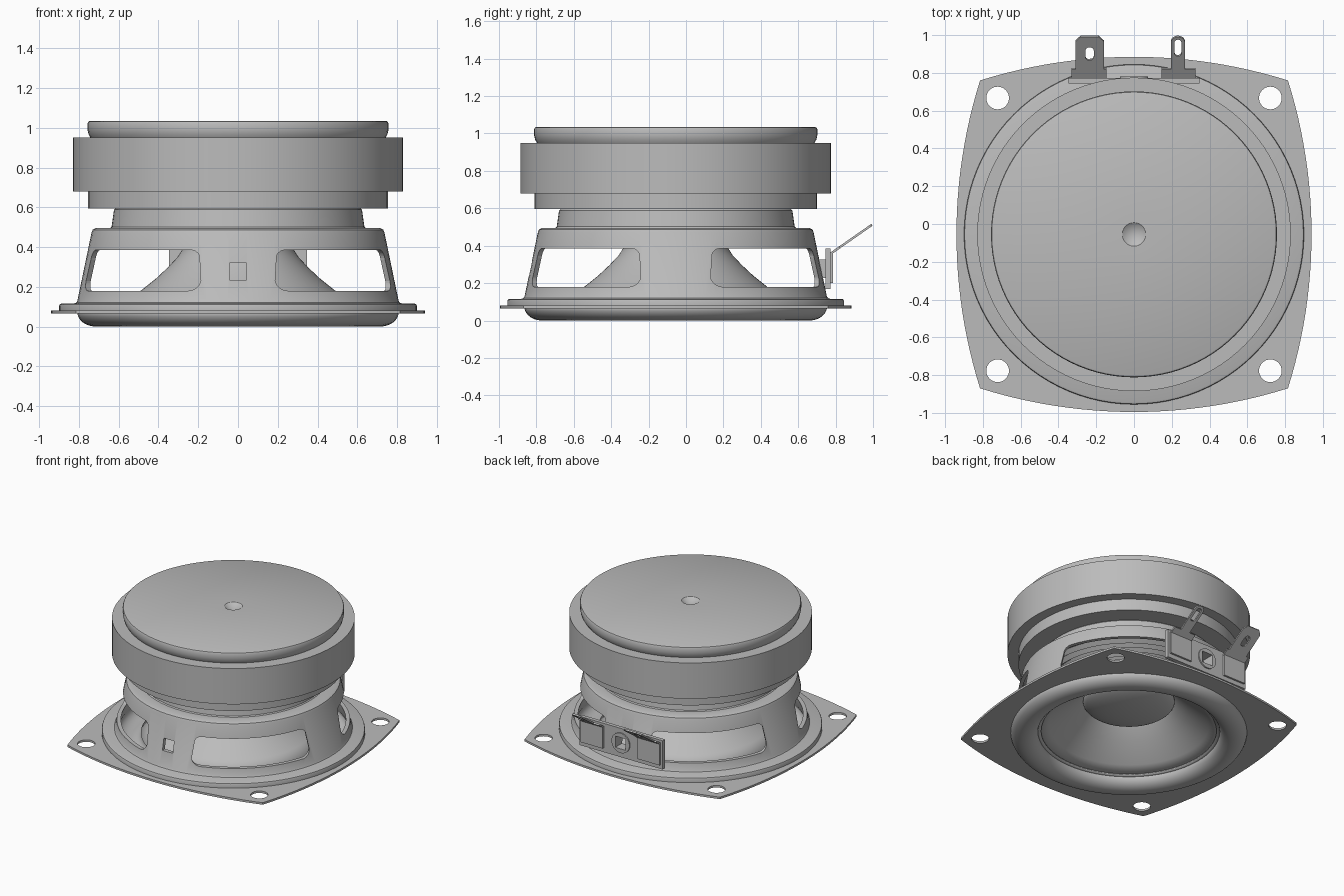
import bpy, bmesh, math
from mathutils import Matrix, Vector

if "Cube" in bpy.data.objects:
    bpy.data.objects.remove(bpy.data.objects["Cube"])

AXIS_Y = -0.055  # the round body sits slightly forward of the origin
grey = bpy.data.materials.new("plain grey")
grey.use_nodes = True
grey.diffuse_color = (0.5, 0.5, 0.5, 1)
grey.node_tree.nodes["Principled BSDF"].inputs["Base Color"].default_value = (0.5, 0.5, 0.5, 1)


def finish(name, bm):
    bmesh.ops.remove_doubles(bm, verts=bm.verts, dist=1e-5)
    bmesh.ops.recalc_face_normals(bm, faces=bm.faces)
    mesh = bpy.data.meshes.new(name)
    bm.to_mesh(mesh)
    bm.free()
    mesh.materials.append(grey)
    obj = bpy.data.objects.new(name, mesh)
    bpy.context.collection.objects.link(obj)
    return obj


def lathe(name, profile, closed=False, thickness=0):
    """Spin (radius, z) points about the speaker axis."""
    bm = bmesh.new()
    verts = [bm.verts.new((r, 0, z)) for r, z in profile]
    ends = verts[1:] + verts[:1] if closed else verts[1:]
    edges = [bm.edges.new(pair) for pair in zip(verts, ends)]
    bmesh.ops.spin(bm, geom=verts + edges, cent=(0, 0, 0), axis=(0, 0, 1),
                   angle=math.tau, steps=96, use_duplicate=False)
    obj = finish(name, bm)
    obj.location.y = AXIS_Y
    if thickness:
        mod = obj.modifiers.new("thickness", 'SOLIDIFY')
        mod.thickness, mod.offset = thickness, 0
    return obj


def prism(name, outline, depth, frame):
    """Extrude a flat outline along the third axis of a frame."""
    bm = bmesh.new()
    face = bm.faces.new([bm.verts.new((u, v, 0)) for u, v in outline])
    side = bmesh.ops.extrude_face_region(bm, geom=[face])["geom"]
    bmesh.ops.translate(bm, vec=(0, 0, depth),
                        verts=[g for g in side if isinstance(g, bmesh.types.BMVert)])
    bmesh.ops.transform(bm, matrix=frame, verts=bm.verts)
    return finish(name, bm)


def frame(u, v, w, origin):
    m = Matrix((u, v, w)).transposed().to_4x4()
    m.translation = Vector(origin)
    return m


def rect(x0, x1, y0, y1):
    return [(x0, y0), (x1, y0), (x1, y1), (x0, y1)]


def oval(cx, cy, rx, ry, n=32, a0=0, a1=math.tau):
    full = a1 - a0 >= math.tau
    return [(cx + rx * math.cos(a0 + (a1 - a0) * i / n),
             cy + ry * math.sin(a0 + (a1 - a0) * i / n)) for i in range(n if full else n + 1)]


def slot(cx, y0, y1, r):
    return (oval(cx, y1 - r, r, r, 10, 0, math.pi)
            + oval(cx, y0 + r, r, r, 10, math.pi, math.tau))


def cut(obj, *cutters):
    for c in cutters:
        c.hide_render = True
        c.hide_viewport = True
        c.display_type = 'WIRE'
        mod = obj.modifiers.new("cut", 'BOOLEAN')
        mod.operation, mod.solver, mod.object = 'DIFFERENCE', 'EXACT', c


flat = Matrix.Identity(4)


def facing_back(y):
    """Upright frame: u along x, v along z, extruded toward +y."""
    m = frame((1, 0, 0), (0, 0, 1), (0, 1, 0), (0, y, 0))
    return m


# Mounting flange: four bowed sides meeting in corners
bow = 0.125
corner = 0.815
radius = (corner ** 2 + bow ** 2) / (2 * bow)
half = math.asin(corner / radius)
outline = []
for k in range(4):
    mid = k * math.pi / 2
    for i in range(24):
        a = -half + 2 * half * i / 24
        p = Matrix.Rotation(mid, 2) @ Vector((corner + bow - radius + radius * math.cos(a),
                                              radius * math.sin(a)))
        outline.append((p.x, p.y + AXIS_Y))
flange = prism("mounting_flange", outline, 0.015, Matrix.Translation((0, 0, 0.065)))
below = Matrix.Translation((0, 0, -0.1))
cut(flange, prism("flange_opening_cutter", oval(0, AXIS_Y, 0.8, 0.8, 96), 0.5, below))
for sx in (-1, 1):
    for sy in (-1, 1):
        cut(flange, prism("screw_hole_cutter",
                          oval(sx * 0.722, sy * 0.722 + AXIS_Y, 0.06, 0.06), 0.5, below))

# Basket shell with stepped shoulder and raised rim
basket = lathe("basket", [
    (0.90, 0.078), (0.90, 0.104), (0.897, 0.112), (0.888, 0.116), (0.825, 0.116),
    (0.814, 0.12), (0.808, 0.13), (0.737, 0.472), (0.731, 0.487), (0.715, 0.495),
    (0.643, 0.495), (0.636, 0.502), (0.624, 0.588), (0.615, 0.597), (0.56, 0.597), (0.56, 0.575),
    (0.60, 0.575), (0.612, 0.475), (0.71, 0.475), (0.785, 0.1), (0.797, 0.078)], closed=True)

# Four diagonal windows with rounded corners, narrowing toward the top
window = []
for cx, cz, a in ((0.337, 0.335, 0), (-0.337, 0.335, 1), (-0.358, 0.23, 2), (0.358, 0.23, 3)):
    window += oval(cx, cz, 0.05, 0.05, 8, a * math.pi / 2, (a + 1) * math.pi / 2)
for k in range(4):
    a = math.radians(45 + 90 * k)
    f = frame((-math.sin(a), math.cos(a), 0), (0, 0, 1), (math.cos(a), math.sin(a), 0),
              (0.4 * math.cos(a), 0.4 * math.sin(a) + AXIS_Y, 0))
    cut(basket, prism("window_cutter", window, 0.7, f))

# Square hole in the front and back pillars
square = rect(-0.043, 0.043, 0.235, 0.32)
through = prism("square_hole_cutter", square, 2.2, facing_back(-1.2))
cut(basket, through)

# Magnet stack
lathe("front_plate", [(0, 0.595), (0.755, 0.595), (0.755, 0.68), (0, 0.68)])
lathe("magnet", [(0, 0.68), (0.83, 0.68), (0.83, 0.95), (0, 0.95)])
lathe("back_plate", [(0, 0.95), (0.742, 0.95), (0.752, 0.967), (0.757, 0.99), (0.757, 1.022),
                     (0.753, 1.031), (0.745, 1.035), (0.062, 1.035), (0, 0.99)])

# Moving parts: surround roll, paper cone, dust cap, coil and spider
lathe("surround", [(0.86, 0.07), (0.81, 0.07)]
      + [(0.715 + 0.09 * math.cos(a), 0.074 - 0.07 * math.sin(a))
         for a in [math.pi * i / 20 for i in range(21)]] + [(0.6, 0.078)], thickness=0.008)
lathe("cone", [(0.63, 0.075), (0.55, 0.127), (0.48, 0.18), (0.41, 0.236), (0.35, 0.292),
               (0.30, 0.345), (0.275, 0.385), (0.27, 0.42)], thickness=0.012)
lathe("dust_cap", [(0.31 * math.sin(a), 0.31 - 0.085 * math.cos(a))
                   for a in [math.pi / 2 * i / 12 for i in range(13)]], thickness=0.008)
lathe("voice_coil", [(0.26, 0.37), (0.26, 0.595)], thickness=0.012)
lathe("spider", [(0.26, 0.42)] + [(0.30 + 0.03 * i, 0.42 + 0.012 * (-1) ** i) for i in range(13)]
      + [(0.72, 0.42)], thickness=0.008)

# Terminal board on the back pillar
board = prism("terminal_board", rect(-0.347, 0.347, 0.168, 0.385), 0.028, facing_back(0.745))
boss = prism("board_boss", rect(-0.055, 0.055, 0.228, 0.327), 0.04, facing_back(0.706))
ring = prism("board_ring", oval(0, 0.278, 0.075, 0.075), 0.01, facing_back(0.772))
for part in (board, boss, ring):
    cut(part, through)

# Solder tabs: upright plates with slotted blades sloping up and outward
slope = math.atan2(0.15, 0.215)
blade = frame((1, 0, 0), (0, math.cos(slope), math.sin(slope)),
              (0, -math.sin(slope), math.cos(slope)), (0, 0.78, 0.355))
lift = blade @ Matrix.Translation((0, 0, -0.1))
wide = [(-0.33, 0), (-0.145, 0), (-0.145, 0.055), (-0.16, 0.055), (-0.16, 0.235),
        (-0.187, 0.265), (-0.283, 0.265), (-0.31, 0.235), (-0.31, 0.055), (-0.33, 0.055)]
slim = ([(0.145, 0), (0.325, 0), (0.325, 0.055), (0.27, 0.055)]
        + oval(0.2325, 0.227, 0.0375, 0.038, 12, 0, math.pi) + [(0.195, 0.055), (0.145, 0.055)])
for side, shape, x0, hole in (("right", wide, -0.33, slot(-0.235, 0.113, 0.198, 0.022)),
                              ("left", slim, 0.145, slot(0.2325, 0.14, 0.247, 0.018))):
    prism(side + "_tab_plate", rect(x0, x0 + 0.183, 0.2, 0.365), 0.015, facing_back(0.772))
    tab = prism(side + "_solder_tab", shape, 0.012, blade)
    cut(tab, prism(side + "_slot_cutter", hole, 0.2, lift))

# Smooth shading with crisp edges
bpy.context.view_layer.update()
bpy.ops.object.select_all(action='DESELECT')
for obj in bpy.context.scene.objects:
    if obj.type == 'MESH' and not obj.hide_render:
        obj.select_set(True)
        bpy.context.view_layer.objects.active = obj
bpy.ops.object.shade_smooth_by_angle(angle=math.radians(30))
